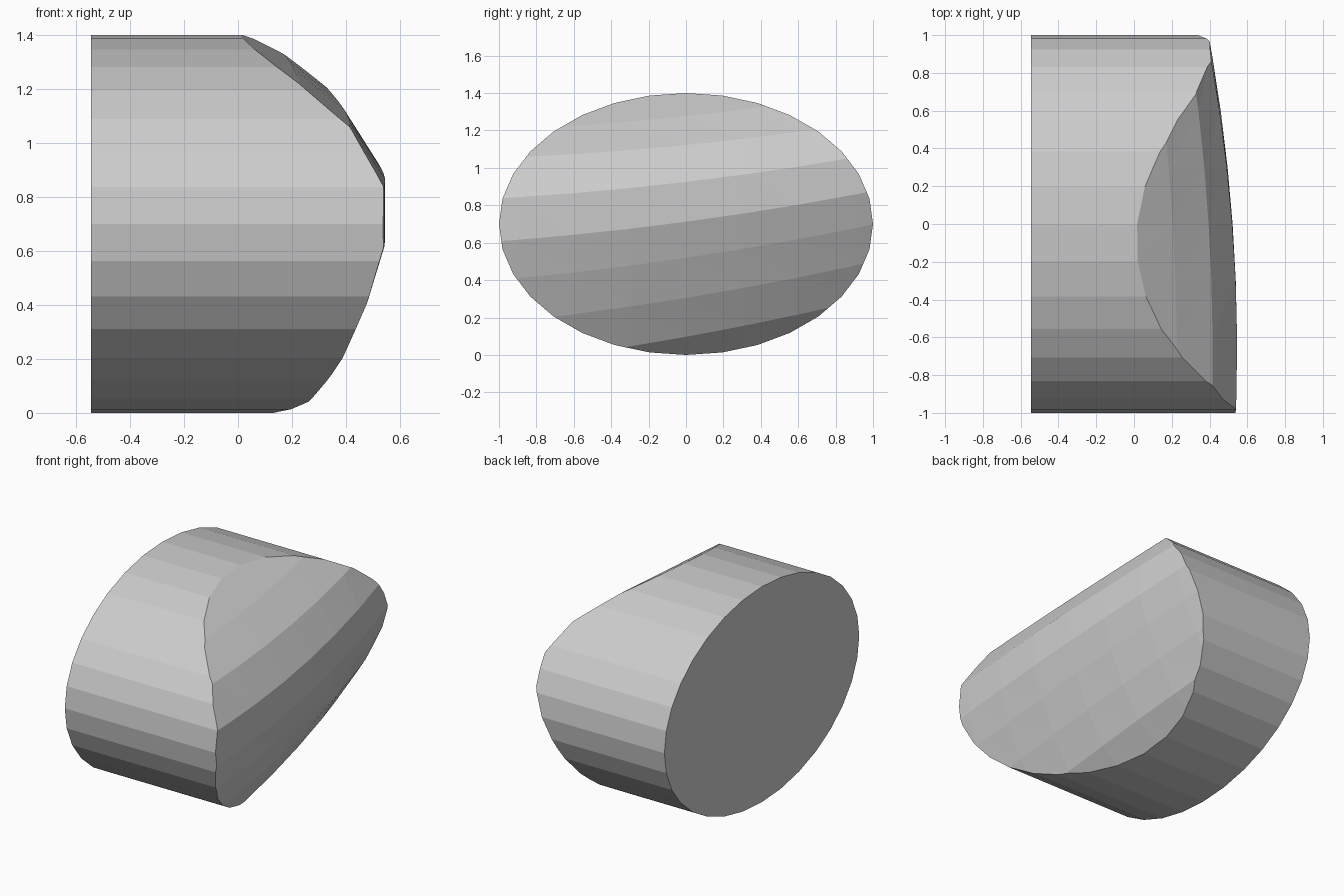
import bpy, bmesh, math

if "Cube" in bpy.data.objects:
    bpy.data.objects.remove(bpy.data.objects["Cube"])

grey = bpy.data.materials.new("plain_grey")
grey.diffuse_color = (0.6, 0.6, 0.6, 1)
grey.use_nodes = True
grey.node_tree.nodes["Principled BSDF"].inputs["Base Color"].default_value = grey.diffuse_color


def loft(name, rings):
    """Closed solid through rings of equal point count."""
    bm = bmesh.new()
    vs = [[bm.verts.new(p) for p in r] for r in rings]
    n = len(vs[0])
    for a, b in zip(vs, vs[1:]):
        for i in range(n):
            j = (i + 1) % n
            bm.faces.new((a[i], a[j], b[j], b[i]))
    bm.faces.new(vs[0])
    bm.faces.new(vs[-1])
    bmesh.ops.recalc_face_normals(bm, faces=bm.faces)
    # curved strips are slightly twisted, so split their quads
    bmesh.ops.triangulate(bm, faces=[f for f in bm.faces if len(f.verts) == 4])
    me = bpy.data.meshes.new(name)
    bm.to_mesh(me)
    bm.free()
    ob = bpy.data.objects.new(name, me)
    bpy.context.collection.objects.link(ob)
    me.materials.append(grey)
    return ob


# Oval block: 32-sided prism along x
def oval(x):
    return [(x, math.cos(t), 0.7 + 0.7 * math.sin(t))
            for t in (math.tau * i / 32 for i in range(32))]


block = loft("oval_block", [oval(-0.545), oval(0.8)])

# Domed cutter: ridge lines x = x0 + c*y + d*y^2, z = z0 + a*y + b*y^2
RIDGES = [  # x0, c, d, z0, a
    (-0.06, -0.06, -0.04, 1.45, 0.10),
    (0.205, -0.06, -0.04, 1.277, 0.106),
    (0.395, -0.0625, -0.046, 1.122, 0.099),
    (0.520, -0.0775, -0.058, 0.925, 0.118),
    (0.522, -0.072, -0.055, 0.712, 0.134),
    (0.457, -0.07, -0.05, 0.519, 0.148),
    (0.365, -0.07, -0.05, 0.305, 0.164),
    (0.244, -0.07, -0.05, 0.097, 0.18),
    (0.06, -0.07, -0.05, -0.06, 0.19),
]


def section(y):
    pts = [(x0 + c * y + d * y * y, y, z0 + a * y + 0.03 * y * y)
           for x0, c, d, z0, a in RIDGES]
    return pts + [(-1, y, pts[-1][2] - 0.3), (-1, y, pts[0][2] + 0.3)]


cutter = loft("dome_cutter", [section(-1.2 + 0.3 * i) for i in range(9)])
cutter.hide_render = True
cutter.hide_viewport = True

# Trim the block's end to the faceted dome
trim = block.modifiers.new("dome_trim", "BOOLEAN")
trim.operation = "INTERSECT"
trim.solver = "EXACT"
trim.object = cutter
